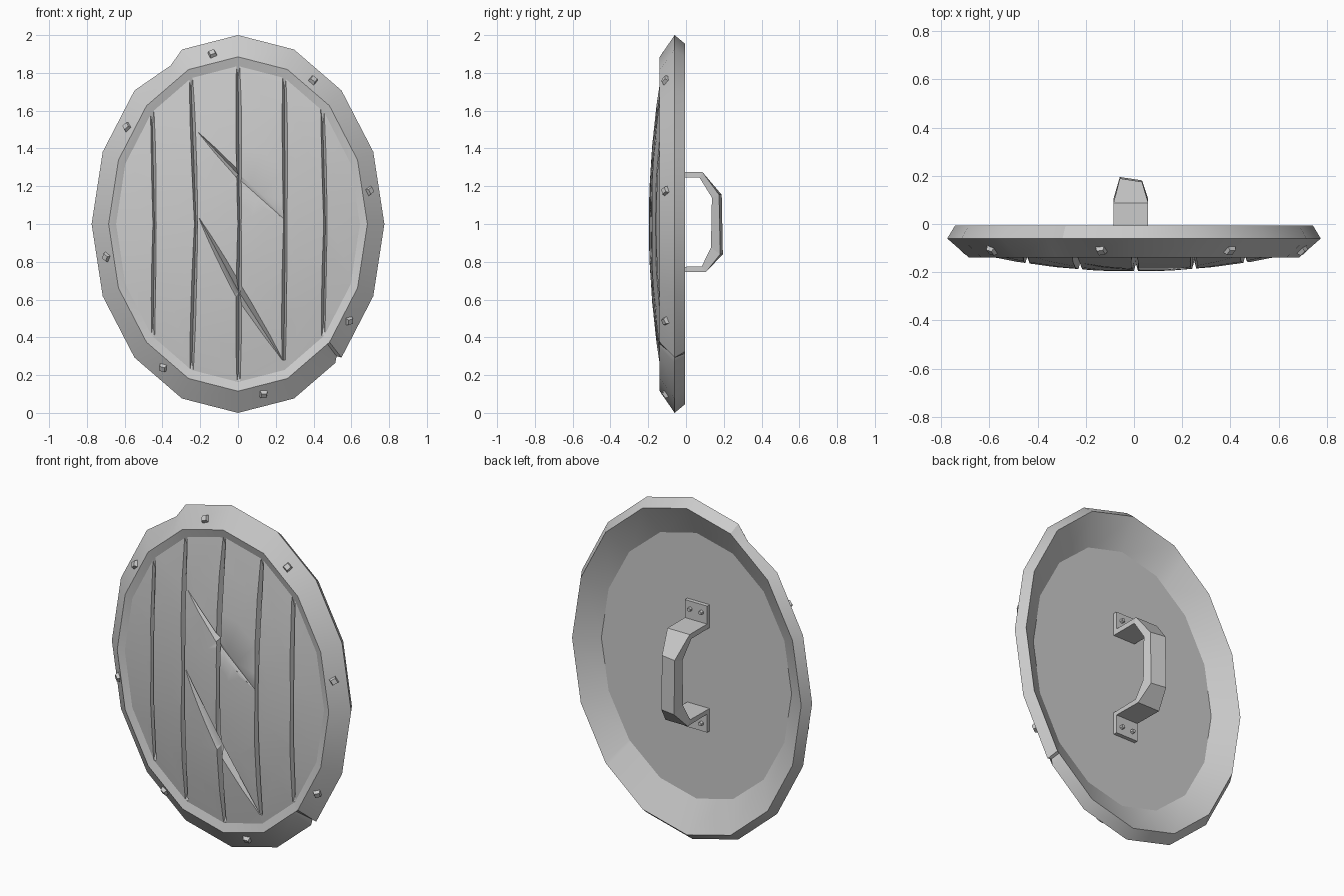
import bpy, bmesh, math
from mathutils import Vector, Matrix

cube = bpy.data.objects.get("Cube")
if cube:
    bpy.data.objects.remove(cube, do_unlink=True)

grey = bpy.data.materials.new("plain grey")
grey.use_nodes = True
grey.diffuse_color = (0.6, 0.6, 0.6, 1)
grey.node_tree.nodes["Principled BSDF"].inputs["Base Color"].default_value = (0.6, 0.6, 0.6, 1)


def finish(name, bm, smooth=True):
    bmesh.ops.recalc_face_normals(bm, faces=bm.faces)
    mesh = bpy.data.meshes.new(name)
    bm.to_mesh(mesh)
    bm.free()
    mesh.materials.append(grey)
    ob = bpy.data.objects.new(name, mesh)
    bpy.context.collection.objects.link(ob)
    if smooth:
        smooth_sharp(ob)
    return ob


def smooth_sharp(ob):
    bpy.ops.object.select_all(action='DESELECT')
    ob.select_set(True)
    bpy.context.view_layer.objects.active = ob
    bpy.ops.object.shade_smooth_by_angle(angle=math.radians(30))


def loft(bm, sections, closed=False):
    """Skin rings of points; cap the ends unless the loft closes on itself."""
    rings = [[bm.verts.new(p) for p in s] for s in sections]
    n = len(rings[0])
    pairs = list(zip(rings, rings[1:]))
    if closed:
        pairs.append((rings[-1], rings[0]))
    else:
        bm.faces.new(rings[0])
        bm.faces.new(rings[-1])
    for a, b in pairs:
        for i in range(n):
            j = (i + 1) % n
            bm.faces.new((a[i], a[j], b[j], b[i]))


SIDES = 16
BACK = -0.097


def oval(step, rx, rz, y):
    """Point on the 16-sided oval; fractional steps lie on its straight edges."""
    def corner(k):
        t = math.tau * k / SIDES
        return Vector((rx * math.sin(t), y, 1 + rz * math.cos(t)))
    k = math.floor(step)
    return corner(k).lerp(corner(k + 1), step - k)


# Rim: one profile carried round the oval, with a dent and a nick in its outer edge
profile = [(0.685, 0.885, -0.139), (0.775, 1.0, -0.06), (0.742, 0.955, -0.006),
           (0.605, 0.762, BACK - 0.008), (0.635, 0.825, -0.122)]
dents = {14.72: 0.972, 6.05: 0.975, 6.13: 1.0}
sections = []
for step in sorted(list(range(SIDES)) + list(dents)):
    ring = [oval(step, *p) for p in profile]
    k = dents.get(step, 1.0)
    ring[1] = oval(step, 0.775 * k, k, -0.06)
    sections.append(ring)
bm = bmesh.new()
loft(bm, sections, closed=True)
finish("rim", bm)


# Board panel: shallow dome in front, flat behind
def dome(x, z):
    return -0.197 + 0.072 * ((x / 0.65) ** 2 + ((z - 1) / 0.84) ** 2)


bm = bmesh.new()
rings = []
for u in (0.12, 0.25, 0.5, 0.75, 1.02):
    rings.append([oval(i, 0.65 * u, 0.84 * u, -0.197 + 0.072 * u * u) for i in range(SIDES)])
rings.append([oval(i, 0.655, 0.845, BACK) for i in range(SIDES)])
loft(bm, rings)
panel = finish("boards", bm, smooth=False)


def wedge(bm, stations):
    """V-shaped cutter along (x, z, half width, depth) stations."""
    first, last = stations[0], stations[-1]
    d = Vector((last[0] - first[0], last[1] - first[1])).normalized()
    side = Vector((d.y, -d.x))
    rings = []
    for x, z, w, depth in stations:
        y = dome(x, z)
        rings.append([(x + 2 * w * side.x, y - depth, z + 2 * w * side.y),
                      (x - 2 * w * side.x, y - depth, z - 2 * w * side.y),
                      (x, y + depth, z)])
    loft(bm, rings)


# Gaps between boards, each slightly bent at mid height
cutters = []
gaps = [(-0.455, -0.442, -0.45, 1.61, 0.41), (-0.25, -0.222, -0.245, 1.78, 0.23),
        (0.0, 0.008, 0.003, 1.84, 0.17), (0.245, 0.25, 0.243, 1.78, 0.28),
        (0.447, 0.463, 0.452, 1.61, 0.41)]
for top, mid, low, z1, z0 in gaps:
    cutters.append([(top, z1, 0.009, 0.02), (mid, 1.0, 0.009, 0.032), (low, z0, 0.009, 0.02)])
# Slash marks across the middle boards, the upper one fading out
cutters.append([(-0.21, 1.485, 0.002, 0.004), (0.003, 1.26, 0.018, 0.03)])
cutters.append([(0.003, 1.24, 0.022, 0.01), (0.25, 1.02, 0.002, 0.002)])
cutters.append([(-0.205, 1.03, 0.002, 0.004), (0.005, 0.64, 0.028, 0.035), (0.235, 0.28, 0.002, 0.004)])

helpers = []
for stations in cutters:
    bm = bmesh.new()
    wedge(bm, stations)
    cutter = finish("groove_cutter", bm, smooth=False)
    cutter.hide_render = True
    mod = panel.modifiers.new("groove", 'BOOLEAN')
    mod.operation = 'DIFFERENCE'
    mod.solver = 'EXACT'
    mod.object = cutter
    helpers.append(cutter)
bpy.context.view_layer.update()
carved = bpy.data.meshes.new_from_object(panel.evaluated_get(bpy.context.evaluated_depsgraph_get()))
panel.modifiers.clear()
panel.data = carved
for cutter in helpers:
    bpy.data.objects.remove(cutter, do_unlink=True)
smooth_sharp(panel)

# Rivets: small square studs standing on the front bevel of the rim
bm = bmesh.new()
for k in range(8):
    t = math.radians(34 + 45 * k)
    spot = Vector((0.71 * math.sin(t), -0.108, 1 + 0.918 * math.cos(t)))
    normal = Vector((0.64 * math.sin(t), -0.77, 0.64 * math.cos(t)))
    turn = normal.to_track_quat('Z', 'Y').to_matrix().to_4x4()
    bmesh.ops.create_cone(bm, cap_ends=True, segments=4, radius1=0.032, radius2=0.02, depth=0.03,
                          matrix=Matrix.Translation(spot) @ turn @ Matrix.Rotation(k * 1.3, 4, 'Z'))
finish("rivets", bm, smooth=False)

# Handle: strap of (outer y, z), (inner y, z) and outer, inner half widths; the grip tilts a little
MID = -0.013
strap = [((BACK, 1.275), (BACK, 1.245), 0.072, 0.072),
         ((0.087, 1.275), (0.072, 1.245), 0.072, 0.072),
         ((0.182, 1.155), (0.137, 1.14), 0.046, 0.06),
         ((0.188, 0.84), (0.132, 0.875), 0.046, 0.06),
         ((0.105, 0.745), (0.083, 0.775), 0.072, 0.072),
         ((BACK, 0.748), (BACK, 0.772), 0.072, 0.072)]
bm = bmesh.new()
sections = []
for (oy, oz), (iy, iz), a, b in strap:
    tilt = (b - a) / 2
    sections.append([(MID - a, oy + tilt, oz), (MID + a, oy - tilt, oz), (MID + b, iy, iz), (MID - b, iy, iz)])
loft(bm, sections)
finish("handle", bm, smooth=False)

# Mounting plates with two bolts each
plates, bolts = bmesh.new(), bmesh.new()
for s in (1, -1):
    z = 1.01 + s * 0.31
    bmesh.ops.create_cube(plates, size=1, matrix=Matrix.Translation((MID, BACK + 0.009, z))
                          @ Matrix.Diagonal((0.144, 0.028, 0.12, 1)))
    for dx in (-0.036, 0.036):
        bmesh.ops.create_cone(bolts, cap_ends=True, segments=6, radius1=0.015, radius2=0.011, depth=0.03,
                              matrix=Matrix.Translation((MID + dx, BACK + 0.025, z + s * 0.015))
                              @ Matrix.Rotation(-math.pi / 2, 4, 'X'))
finish("handle_plates", plates, smooth=False)
finish("handle_bolts", bolts, smooth=False)
